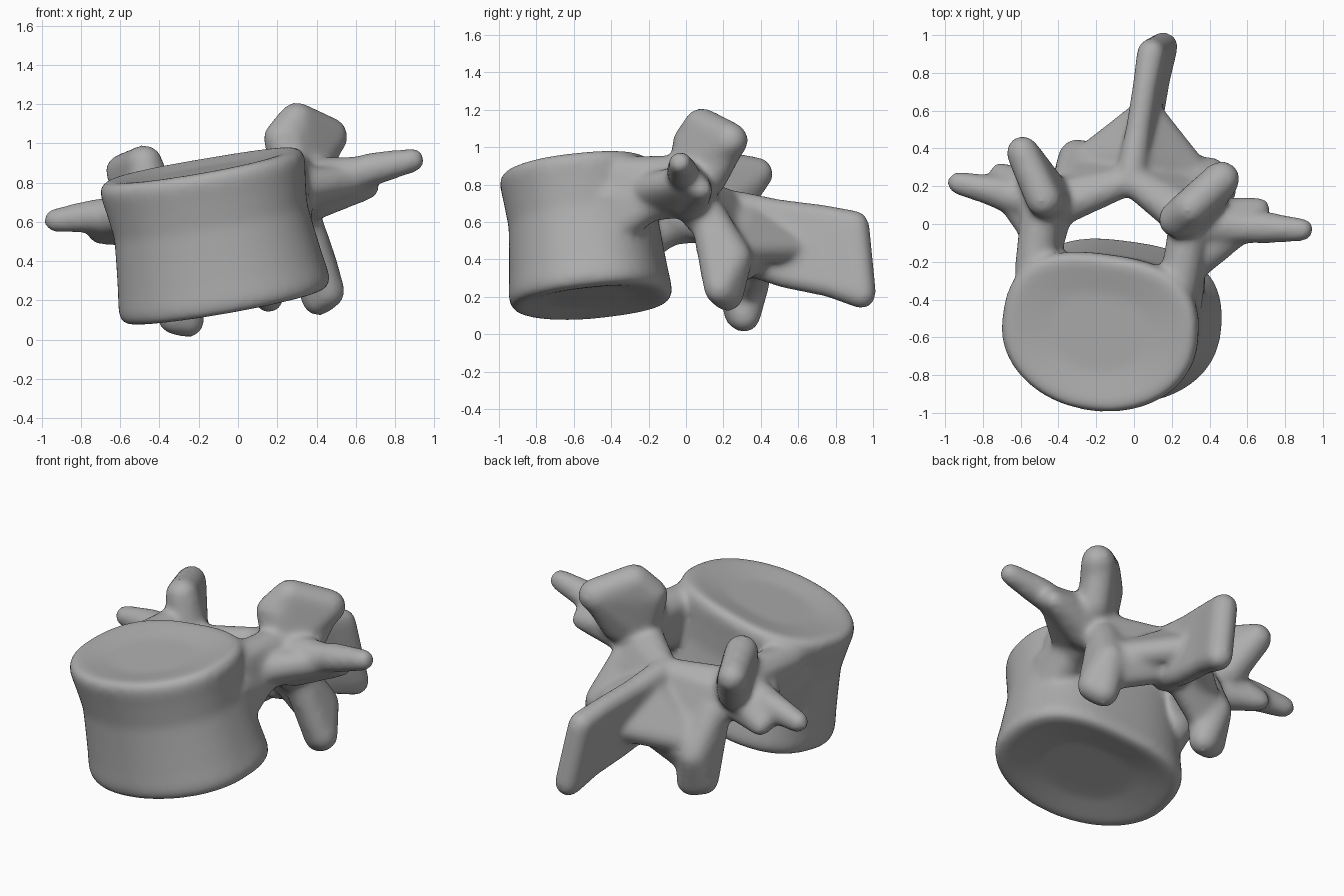
import bpy, bmesh, math

cube = bpy.data.objects.get("Cube")
if cube:
    bpy.data.objects.remove(cube, do_unlink=True)

GREY = (0.42, 0.42, 0.42, 1)
bone_material = bpy.data.materials.new("grey_bone")
bone_material.use_nodes = True
bone_material.diffuse_color = GREY
shader = bone_material.node_tree.nodes["Principled BSDF"]
shader.inputs["Base Color"].default_value = GREY

bone_mesh = bpy.data.meshes.new("vertebra")
bone_bm = bmesh.new()


def lump(*balls):
    """Convex skin stretched around balls given as (x, y, z, radius)."""
    part = bmesh.new()
    for x, y, z, radius in balls:
        ball = bmesh.ops.create_icosphere(part, subdivisions=2, radius=radius)
        bmesh.ops.translate(part, verts=ball["verts"], vec=(x, y, z))
    hull = bmesh.ops.convex_hull(part, input=part.verts)
    unused = set(hull["geom_interior"]) | set(hull["geom_unused"])
    inner_verts = [item for item in unused if isinstance(item, bmesh.types.BMVert)]
    bmesh.ops.delete(part, geom=inner_verts, context='VERTS')
    bmesh.ops.recalc_face_normals(part, faces=part.faces)
    part_mesh = bpy.data.meshes.new("part")
    part.to_mesh(part_mesh)
    part.free()
    bone_bm.from_mesh(part_mesh)
    bpy.data.meshes.remove(part_mesh)


def pair(*balls, shift=0.0):
    """The same lump on the left and the right of the middle plane."""
    for side in (1, -1):
        lump(*[(side * x + shift, y, z, radius) for x, y, z, radius in balls])


def signed_power(value, exponent):
    return math.copysign(abs(value) ** exponent, value)


def outline_ring(scale, height, sides=64):
    """Rounded outline, squarer at the back than at the front."""
    ring = []
    for step in range(sides):
        angle = math.tau * step / sides
        exponent = 0.75 if math.sin(angle) > 0 else 0.98
        x = 0.53 * scale * signed_power(math.cos(angle), exponent)
        y = 0.42 * scale * signed_power(math.sin(angle), exponent)
        ring.append(bone_bm.verts.new((x - 0.03, y, height)))
    return ring


def drum(half_profile):
    """Waisted drum with rolled rims and dished ends, a little larger below."""
    lower = [(scale * 1.03, -height * 1.05) for scale, height in half_profile]
    rings = [outline_ring(*level) for level in lower + half_profile[::-1]]
    for below, above in zip(rings, rings[1:]):
        for step in range(len(below)):
            bone_bm.faces.new((below[step - 1], below[step], above[step], above[step - 1]))
    bone_bm.faces.new(rings[0][::-1])
    bone_bm.faces.new(rings[-1])


# body, from the dished end out over the rim to the waist
drum([(0.5, 0.33), (0.9, 0.36), (0.98, 0.345), (1, 0.3), (0.97, 0.2), (0.94, 0.07)])

# pedicles, with a buttress running down the body
pair((0.39, 0.28, 0.22, 0.11), (0.39, 0.28, 0.07, 0.11),
     (0.4, 0.63, 0.18, 0.11), (0.4, 0.63, 0.06, 0.11), shift=-0.04)
pair((0.4, 0.2, 0.1, 0.11), (0.39, 0.2, -0.06, 0.1), (0.4, 0.42, 0.06, 0.1), shift=-0.04)

# transverse processes: web to the pedicle, broad root and slender tip
pair((0.4, 0.42, 0.12, 0.1), (0.4, 0.6, 0.06, 0.12), (0.62, 0.62, 0.1, 0.08))
pair((0.4, 0.63, 0.12, 0.13), (0.42, 0.63, 0.04, 0.12),
     (0.7, 0.64, 0.13, 0.08), (0.7, 0.74, 0.03, 0.06))
pair((0.7, 0.65, 0.13, 0.09), (0.93, 0.67, 0.14, 0.065), shift=0.03)

# superior joint plates, the left one with a taller, wider rim
pair((0.38, 0.67, 0.35, 0.1), (0.53, 0.9, 0.31, 0.09),
     (0.37, 0.64, 0.12, 0.12), (0.46, 0.75, 0.13, 0.1), shift=-0.02)
lump((0.32, 0.66, 0.36, 0.1), (0.4, 0.74, 0.43, 0.1), (0.53, 0.9, 0.31, 0.1),
     (0.36, 0.65, 0.15, 0.12))

# laminae: front flange, upper sheet and lower sheet
pair((0.36, 0.6, 0.1, 0.1), (0.33, 0.68, -0.05, 0.1), (0, 0.8, 0.06, 0.08))
pair((0.36, 0.66, 0.06, 0.1), (0.34, 0.72, -0.1, 0.1),
     (0, 0.8, 0.06, 0.08), (0, 0.88, -0.2, 0.08))
pair((0.35, 0.72, -0.1, 0.09), (0.36, 0.84, -0.3, 0.08), (0.35, 0.78, -0.4, 0.07),
     (0, 0.85, -0.1, 0.08), (0, 0.94, -0.24, 0.08))

# webs sweeping from the laminae into the spinous process
pair((0.3, 0.84, -0.24, 0.08), (0, 1.14, -0.22, 0.08), (0, 0.9, 0, 0.08))

# inferior joint processes
pair((0.34, 0.72, -0.05, 0.1), (0.36, 0.84, -0.3, 0.1),
     (0.34, 0.78, -0.49, 0.09), (0.4, 0.75, -0.46, 0.09))

# spinous process: upright blade given as (y, top, bottom, half thickness)
blade = [(0.85, 0.05, -0.25, 0.08), (1.06, -0.01, -0.36, 0.07),
         (1.3, -0.07, -0.44, 0.07), (1.46, -0.13, -0.51, 0.08)]
for near, far in zip(blade, blade[1:]):
    lump(*[(0, y, z, thick) for y, top, bottom, thick in (near, far) for z in (top, bottom)])

bone_bm.to_mesh(bone_mesh)
bone_bm.free()
bone_mesh.materials.append(bone_material)
bone = bpy.data.objects.new("vertebra", bone_mesh)
bpy.context.collection.objects.link(bone)

# resting tilt of the bone
bone.location = (-0.1, -0.55, 0.54)
bone.rotation_euler = (0.12, -0.165, -0.135)

# fuse all parts into one soft skin
fuse = bone.modifiers.new("fuse", 'REMESH')
fuse.mode = 'VOXEL'
fuse.voxel_size = 0.016
fuse.use_smooth_shade = True
soften = bone.modifiers.new("soften", 'SMOOTH')
soften.factor = 0.5
soften.iterations = 22
